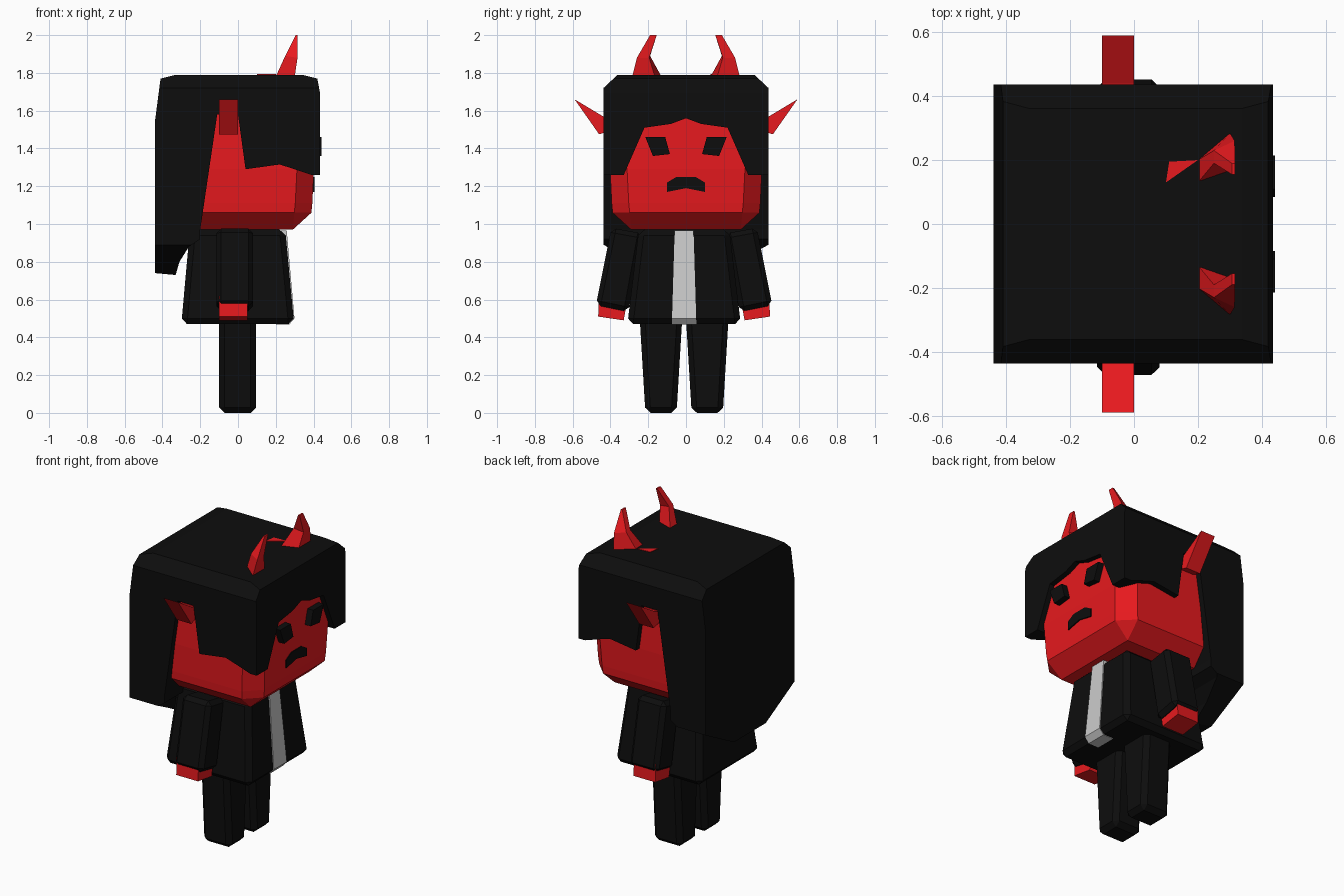
import bpy, bmesh
from mathutils import Vector

if "Cube" in bpy.data.objects:
    bpy.data.objects.remove(bpy.data.objects["Cube"])

def material(name, rgb):
    m = bpy.data.materials.new(name)
    m.diffuse_color = (*rgb, 1)
    m.use_nodes = True
    m.node_tree.nodes["Principled BSDF"].inputs["Base Color"].default_value = m.diffuse_color
    return m

RED = material("red", (0.8, 0.01, 0.013))
BLACK = material("black", (0.004, 0.004, 0.004))
CY = -0.01  # body centre line in y

def finish(name, bm, mat):
    bmesh.ops.recalc_face_normals(bm, faces=bm.faces)
    me = bpy.data.meshes.new(name)
    bm.to_mesh(me)
    bm.free()
    if mat:
        me.materials.append(mat)
    ob = bpy.data.objects.new(name, me)
    bpy.context.collection.objects.link(ob)
    return ob

def loft(name, rings, mat, bevel=0):
    """Solid skinned through rings of equal point count."""
    bm = bmesh.new()
    vs = [[bm.verts.new(p) for p in r] for r in rings]
    n = len(rings[0])
    for a, b in zip(vs, vs[1:]):
        for i in range(n):
            j = (i + 1) % n
            bm.faces.new((a[i], a[j], b[j], b[i]))
    bm.faces.new(vs[0])
    bm.faces.new(vs[-1])
    if bevel:
        bmesh.ops.bevel(bm, geom=bm.edges[:], offset=bevel, segments=1,
                        affect='EDGES', profile=0.5)
    return finish(name, bm, mat)

def rect(x0, x1, y0, y1, z0, z1=None):
    """Rectangle; z0 is the height at y0 and z1 at y1."""
    z1 = z0 if z1 is None else z1
    return [(x0, y0, z0), (x1, y0, z0), (x1, y1, z1), (x0, y1, z1)]

def prism_x(name, pts, x0, x1, mat):
    """Extrude a (y, z) profile along x."""
    return loft(name, [[(x, y, z) for y, z in pts] for x in (x0, x1)], mat)

def flip(rings, s, c=0.0):
    """Mirror rings to side s and shift to centre line c."""
    return [[(x, s * y + c, z) for x, y, z in r] for r in rings]

# Torso and shirt stripe
loft("torso", [rect(-0.3, 0.297, CY - 0.3, CY + 0.3, 0.47),
               rect(-0.255, 0.25, CY - 0.24, CY + 0.24, 0.97)], BLACK, 0.03)
loft("shirt_stripe", [rect(0.2, 0.27, CY - 0.065, CY + 0.065, 0.467),
                      rect(0.2, 0.299, CY - 0.064, CY + 0.064, 0.5),
                      rect(0.2, 0.258, CY - 0.05, CY + 0.05, 0.965)], None)

# Head: tapered box with chamfered edges
loft("head", [rect(-0.38, 0.38, -0.38, 0.38, 0.97),
              rect(-0.40, 0.402, -0.402, 0.402, 1.2),
              rect(-0.40, 0.402, -0.402, 0.402, 1.72)], RED, 0.09)

# Limbs, ears, horns and eyes on both sides
for s, side in ((1, "left"), (-1, "right")):
    loft("leg_" + side, flip([rect(-0.1, 0.095, 0.04, 0.205, 0),
                              rect(-0.1, 0.095, 0.01, 0.235, 0.5)], s, CY), BLACK, 0.028)
    loft("arm_" + side, flip([rect(-0.115, 0.08, 0.295, 0.467, 0.535, 0.57),
                              rect(-0.115, 0.08, 0.22, 0.385, 0.95, 0.98)], s, CY),
         BLACK, 0.025)
    loft("hand_" + side, flip([rect(-0.1, 0.05, 0.32, 0.455, 0.49, 0.51),
                               rect(-0.1, 0.05, 0.3, 0.45, 0.6, 0.62)], s, CY), RED)
    ear = [(0.38, 1.5), (0.46, 1.475), (0.59, 1.66), (0.44, 1.57), (0.38, 1.55)]
    prism_x("ear_" + side, [(s * y, z) for y, z in ear], -0.1, 0.0, RED)
    loft("horn_" + side, flip([
        [(0.2, 0.13, 1.78), (0.3, 0.165, 1.78), (0.3, 0.285, 1.78), (0.2, 0.2, 1.78)],
        [(0.25, 0.19, 1.89), (0.315, 0.195, 1.88), (0.315, 0.26, 1.88), (0.25, 0.23, 1.89)],
        [(0.306, 0.155, 2), (0.316, 0.155, 2), (0.316, 0.19, 2), (0.306, 0.19, 2)]], s), RED)
    eye = [(0.215, 1.46), (0.11, 1.46), (0.085, 1.37), (0.175, 1.36)]
    prism_x("eye_" + side, [(s * y, z) for y, z in eye], 0.36, 0.441, BLACK)

# Mouth
prism_x("mouth", [(-0.1, 1.17), (0, 1.19), (0.1, 1.17), (0.1, 1.22), (0.05, 1.25),
                  (-0.05, 1.25), (-0.1, 1.22)], 0.38, 0.404, BLACK)

# Red sliver beside one horn
loft("horn_sliver", [[(0.1, 0.13, z), (0.2, 0.2, z), (0.11, 0.195, z)]
                     for z in (1.785, 1.793)], RED)

# Hair: side profile extruded across, chamfered on top, tapered at the back bottom
side_profile = [(-0.44, 0.74), (-0.33, 0.73), (-0.31, 0.8), (-0.26, 0.88), (-0.2, 0.92),
                (-0.2, 0.97), (-0.11, 1.58), (0, 1.58), (0.04, 1.29), (0.22, 1.315),
                (0.3, 1.29), (0.39, 1.26), (0.435, 1.26), (0.435, 1.69), (0.42, 1.77),
                (0.34, 1.79), (-0.33, 1.79), (-0.41, 1.77), (-0.44, 1.54)]
hair = loft("hair", [[(x, y, z) for x, z in side_profile] for y in (-0.437, 0.437)], BLACK)
bm = bmesh.new()
bm.from_mesh(hair.data)
for s in (1, -1):
    for co, no in (((0, s * 0.437, 1.72), (0, s * 0.07, 0.075)),
                   ((0, s * 0.437, 0.89), (0, s * 0.155, -0.29))):
        cut = bmesh.ops.bisect_plane(bm, geom=bm.verts[:] + bm.edges[:] + bm.faces[:],
                                     plane_co=Vector(co), plane_no=Vector(no).normalized(),
                                     clear_outer=True)
        rim = [e for e in bm.edges if e.is_boundary]
        bmesh.ops.edgeloop_fill(bm, edges=rim)
bmesh.ops.recalc_face_normals(bm, faces=bm.faces)
bm.to_mesh(hair.data)
bm.free()

# Face opening in the fringe
cutter = prism_x("face_opening_cutter",
                 [(-0.36, 1.19), (-0.22, 1.51), (-0.08, 1.53), (0, 1.56), (0.08, 1.53),
                  (0.22, 1.51), (0.36, 1.19)], 0.37, 0.6, BLACK)
cutter.hide_render = True
mod = hair.modifiers.new("face_opening", 'BOOLEAN')
mod.operation = 'DIFFERENCE'
mod.solver = 'EXACT'
mod.object = cutter
bpy.context.view_layer.objects.active = hair
bpy.ops.object.modifier_apply(modifier=mod.name)
bpy.data.objects.remove(cutter)
